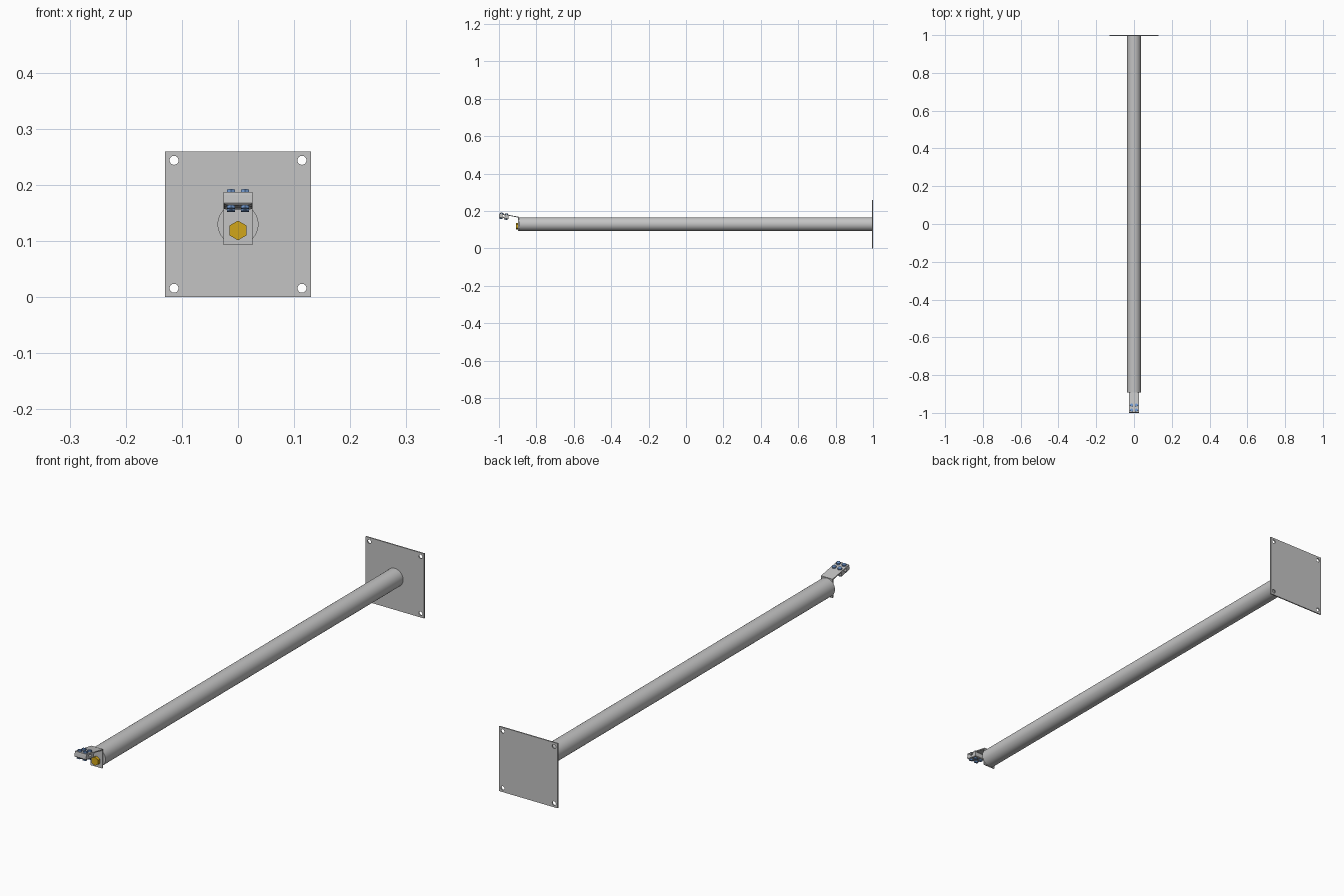
import bpy, bmesh, math
from mathutils import Matrix, Vector

if "Cube" in bpy.data.objects:
    bpy.data.objects.remove(bpy.data.objects["Cube"])


def material(name, rgb):
    m = bpy.data.materials.new(name)
    m.diffuse_color = (*rgb, 1)
    m.use_nodes = True
    m.node_tree.nodes["Principled BSDF"].inputs["Base Color"].default_value = m.diffuse_color
    return m


STEEL = material("galvanised_grey", (0.55, 0.55, 0.55))
BLUE = material("bolt_blue", (0.17, 0.32, 0.62))
GOLD = material("brass_gold", (0.64, 0.38, 0.01))


def finish(bm, name, mat, matrix=None, smooth=False):
    bmesh.ops.recalc_face_normals(bm, faces=bm.faces)
    me = bpy.data.meshes.new(name)
    bm.to_mesh(me)
    bm.free()
    ob = bpy.data.objects.new(name, me)
    bpy.context.collection.objects.link(ob)
    me.materials.append(mat)
    if matrix:
        ob.matrix_world = matrix
    if smooth:
        bpy.ops.object.select_all(action='DESELECT')
        ob.select_set(True)
        bpy.context.view_layer.objects.active = ob
        bpy.ops.object.shade_smooth_by_angle(angle=math.radians(35))
    return ob


def cylinder(name, r, depth, mat, matrix, sides=48):
    bm = bmesh.new()
    bmesh.ops.create_cone(bm, cap_ends=True, segments=sides, radius1=r, radius2=r, depth=depth)
    return finish(bm, name, mat, matrix, sides > 6)


def extrude_x(name, pts, half, mat, matrix=None, bevel=0.0):
    """Extrude a (y, z) outline across x, optionally rounding its ends."""
    bm = bmesh.new()
    f = bm.faces.new([bm.verts.new((-half, y, z)) for y, z in pts])
    new = bmesh.ops.extrude_face_region(bm, geom=[f])["geom"]
    bmesh.ops.translate(bm, vec=(2 * half, 0, 0), verts=[v for v in new if isinstance(v, bmesh.types.BMVert)])
    if bevel:
        # round only the lower end corners of the jaw
        low = min(z for _, z in pts)
        edges = [e for e in bm.edges if all(abs(v.co.z - low) < 1e-5 for v in e.verts)
                 and abs(e.verts[0].co.x - e.verts[1].co.x) < 1e-5]
        bmesh.ops.bevel(bm, geom=edges, offset=bevel, segments=5, profile=0.5, affect='EDGES')
    return finish(bm, name, mat, matrix, bevel > 0)


def along_y(x, y, z):
    return Matrix.Translation((x, y, z)) @ Matrix.Rotation(math.pi / 2, 4, 'X')


# Wall plate with four corner holes
cu = bpy.data.curves.new("wall_plate_outline", 'CURVE')
cu.dimensions, cu.fill_mode, cu.extrude = '2D', 'BOTH', 0.0025


def outline(points):
    s = cu.splines.new('POLY')
    s.points.add(len(points) - 1)
    for p, (x, y) in zip(s.points, points):
        p.co = (x, y, 0, 1)
    s.use_cyclic_u = True


outline([(-.13, -.13), (.13, -.13), (.13, .13), (-.13, .13)])
for sx in (-1, 1):
    for sz in (-1, 1):
        outline([(sx * .114 + .008 * math.cos(a * math.pi / 12), sz * .114 + .008 * math.sin(a * math.pi / 12))
                 for a in range(24)])
tmp = bpy.data.objects.new("plate_outline", cu)
bpy.context.collection.objects.link(tmp)
bpy.context.view_layer.update()
me = bpy.data.meshes.new_from_object(tmp.evaluated_get(bpy.context.evaluated_depsgraph_get()))
bpy.data.objects.remove(tmp)
bm = bmesh.new()
bm.from_mesh(me)
bmesh.ops.remove_doubles(bm, verts=bm.verts, dist=1e-5)
for f in bm.faces:
    f.smooth = False
    f.material_index = 0
finish(bm, "wall_plate", STEEL, along_y(0, .9975, .13))

# Long round tube
cylinder("tube", .0365, 1.888, STEEL, along_y(0, .051, .13), 64)

# Bent bracket: upright tab on the tube end, then a sloping arm
T = math.radians(10.5)
c, s = math.cos(T), math.sin(T)
START = Vector((0, -.897, .166))
L = .103
W = .003
extrude_x("bracket", [
    (-.893, .093), (-.893, .169), (START.y - L * c + W * s, START.z + L * s + W * c),
    (START.y - L * c, START.z + L * s), (-.898, .165), (-.898, .093)], .026, STEEL)

# Brass hexagon bolt, one corner pointing up
hexm = along_y(0, -.903, .119) @ Matrix.Rotation(math.pi / 6 * 0, 4, 'Z')
cylinder("end_bolt", .0175, .011, GOLD, hexm, 6)

# Clamp jaw under the arm: local -y runs out along the arm
FRAME = Matrix.Translation(START) @ Matrix.Rotation(-T, 4, 'X')
groove = [(-.077 - .008 * math.cos(a * math.pi / 8), -.003 - .008 * math.sin(a * math.pi / 8)) for a in range(9)]
jaw = [(-L, -.003)] + groove + [(-.052, -.003), (-.051, -.017), (-.054, -.020),
                               (-.072, -.020), (-.077, -.017), (-.082, -.020),
                               (-.099, -.020), (-.102, -.017)]
extrude_x("clamp_jaw", jaw, .0255, STEEL, FRAME, .009)
# Pad lying on the arm above the jaw
extrude_x("clamp_pad", [(-L, -.003), (-L, .003), (-.052, .003), (-.052, -.003)], .0258, STEEL, FRAME)

# Four clamp bolts: head above, nut below
for i, x in enumerate((-.0125, .0125)):
    for j, y in enumerate((-.0635, -.0905)):
        for part, z, h in (("head", .006, .006), ("nut", -.022, .006)):
            cylinder(f"clamp_bolt_{part}_{i}{j}", .0085, h, BLUE,
                     FRAME @ Matrix.Translation((x, y, z)) @ Matrix.Rotation(math.pi / 6 * 0, 4, 'Z'), 6)
